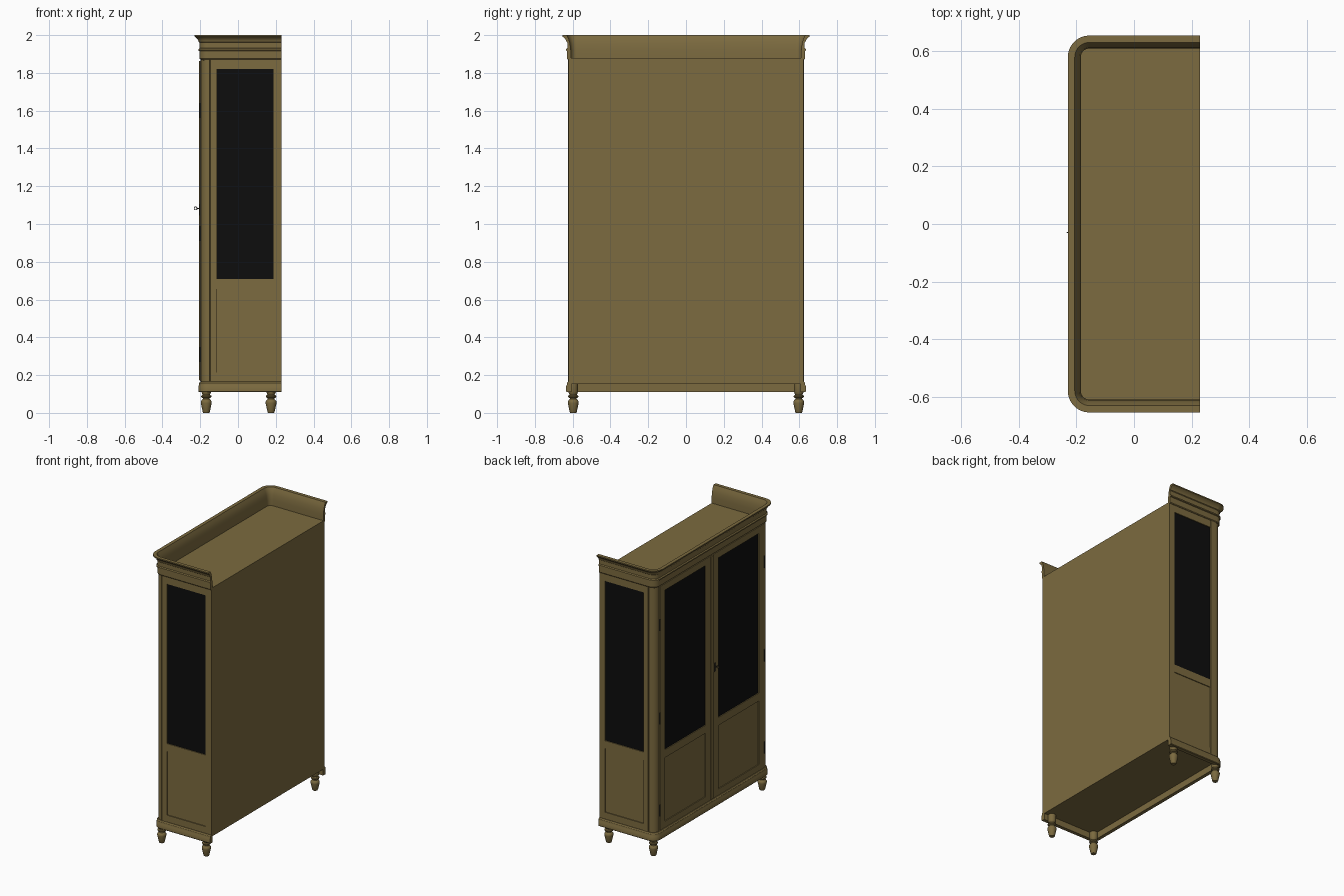
import bpy, bmesh, math
from mathutils import Vector

if "Cube" in bpy.data.objects:
    bpy.data.objects.remove(bpy.data.objects["Cube"])


def material(name, rgb):
    m = bpy.data.materials.new(name)
    m.diffuse_color = (*rgb, 1)
    m.use_nodes = True
    m.node_tree.nodes["Principled BSDF"].inputs["Base Color"].default_value = m.diffuse_color
    return m


WOOD = material("wood", (0.20, 0.145, 0.05))
GLASS = material("dark_glass", (0.004, 0.004, 0.004))
METAL = material("dark_metal", (0.03, 0.025, 0.015))


def finish(name, bm, mat, bevel=0, smooth=False):
    bmesh.ops.recalc_face_normals(bm, faces=bm.faces)
    me = bpy.data.meshes.new(name)
    bm.to_mesh(me)
    bm.free()
    ob = bpy.data.objects.new(name, me)
    bpy.context.collection.objects.link(ob)
    me.materials.append(mat)
    if bevel:
        mod = ob.modifiers.new("bevel", 'BEVEL')
        mod.width, mod.segments = bevel, 2
    if smooth:
        bpy.ops.object.select_all(action='DESELECT')
        ob.select_set(True)
        bpy.context.view_layer.objects.active = ob
        bpy.ops.object.shade_smooth_by_angle(angle=math.radians(35))
    return ob


def add_box(bm, lo, hi):
    lo, hi = Vector(lo), Vector(hi)
    vs = bmesh.ops.create_cube(bm, size=1)["verts"]
    for v in vs:
        v.co = Vector(((lo[i] + hi[i]) / 2 + v.co[i] * (hi[i] - lo[i])) for i in range(3))


def box(name, lo, hi, mat=WOOD, bevel=0):
    bm = bmesh.new()
    add_box(bm, lo, hi)
    return finish(name, bm, mat, bevel)


def prism(name, pts, z0, z1):
    bm = bmesh.new()
    f = bm.faces.new([bm.verts.new((x, y, z0)) for x, y in pts])
    r = bmesh.ops.extrude_face_region(bm, geom=[f])
    for v in r["geom"]:
        if isinstance(v, bmesh.types.BMVert):
            v.co.z = z1
    return finish(name, bm, WOOD, smooth=True)


# Three-sided moulding: profile of (outward offset, z), open at the back
CX, CY, R, BACK = -0.155, 0.58, 0.045, 0.23


def outline(off, n=10):
    r = max(R + off, 0.001)
    half = [(BACK, CY + r)]
    for i in range(n + 1):
        a = math.pi / 2 * (1 + i / n)
        half.append((CX + r * math.cos(a), CY + r * math.sin(a)))
    return half + [(x, -y) for x, y in reversed(half)]


def moulding(name, profile):
    bm = bmesh.new()
    rows = [[bm.verts.new((x, y, z)) for x, y in outline(o)] for o, z in profile]
    n = len(rows)
    for i in range(n):
        a, b = rows[i], rows[(i + 1) % n]
        for j in range(len(a) - 1):
            bm.faces.new((a[j], a[j + 1], b[j + 1], b[j]))
    bm.faces.new([r[0] for r in rows])
    bm.faces.new([r[-1] for r in rows])
    return finish(name, bm, WOOD, smooth=True)


moulding("cornice", [(-0.015, 1.87), (0.0, 1.87), (0.004, 1.875), (0.004, 1.915),
                     (0.010, 1.918), (0.010, 1.926), (0.003, 1.931), (0.003, 1.96),
                     (0.008, 1.964), (0.010, 1.972), (0.015, 1.980), (0.022, 1.987),
                     (0.030, 1.992), (0.030, 2.0), (0.006, 2.0), (-0.004, 1.98),
                     (-0.011, 1.955), (-0.015, 1.92)])
moulding("base_moulding", [(-0.018, 0.11), (0.006, 0.11), (0.010, 0.114), (0.010, 0.142),
                           (0.006, 0.148), (0.006, 0.158), (0.0, 0.166), (-0.018, 0.166)])

# Carcass panels
box("top_panel", (-0.185, -0.612, 1.865), (BACK, 0.612, 1.88))
box("floor_panel", (-0.18, -0.61, 0.153), (BACK, 0.61, 0.168))
box("back_panel", (0.215, -0.61, 0.155), (BACK, 0.61, 1.878))


# Framed panel with a glazed upper part; place(u, depth, z) maps it to the cabinet
def framed_panel(name, place, u0, u1, g0, g1, z0=0.166, z1=1.87):
    def local(bm, a, b):
        p, q = place(*a), place(*b)
        add_box(bm, [min(c) for c in zip(p, q)], [max(c) for c in zip(p, q)])

    bm = bmesh.new()
    for a, b in (((u0, 0, z0), (g0, 0.022, z1)), ((g1, 0, z0), (u1, 0.022, z1)),
                 ((g0, 0, 1.82), (g1, 0.022, z1)), ((g0, 0, 0.655), (g1, 0.022, 0.71)),
                 ((g0, 0, z0), (g1, 0.022, 0.213))):
        local(bm, a, b)
    finish(name + "_frame", bm, WOOD)
    bm = bmesh.new()
    local(bm, (g0, 0.006, 0.213), (g1, 0.018, 0.655))
    finish(name + "_lower_panel", bm, WOOD)
    bm = bmesh.new()
    local(bm, (g0, 0.006, 0.71), (g1, 0.012, 1.82))
    finish(name + "_glass", bm, GLASS)


for s, tag in ((-1, "right"), (1, "left")):
    framed_panel(tag + "_side", lambda u, d, z: (u, s * (0.622 - d), z),
                 -0.11, BACK, -0.11, 0.187)
    framed_panel(tag + "_door", lambda u, d, z: (-0.2 + d, s * u, z),
                 0.002, 0.572, 0.07, 0.515, 0.17, 1.865)

    # Rounded corner post with a groove at each end of the curve
    arc = [(-0.152 + 0.044 * math.cos(a), 0.577 + 0.044 * math.sin(a))
           for a in (math.pi / 2 * (1 + i / 10) for i in range(11))]
    pts = ([(-0.11, 0.60), (-0.11, 0.625), (-0.146, 0.625), (-0.149, 0.616)] + arc +
           [(-0.19, 0.574), (-0.178, 0.572), (-0.178, 0.60)])
    prism(tag + "_corner_post", [(x, s * y) for x, y in pts], 0.16, 1.875)

    # Hinge barrels
    for z in (0.31, 0.95, 1.6):
        bm = bmesh.new()
        bmesh.ops.create_cone(bm, cap_ends=True, segments=12, radius1=0.005,
                              radius2=0.005, depth=0.08)
        bmesh.ops.translate(bm, verts=bm.verts, vec=(-0.199, s * 0.574, z))
        finish(tag + "_hinge", bm, METAL, smooth=True)

# Meeting strip between the doors
box("meeting_strip", (-0.206, -0.017, 0.172), (-0.198, 0.017, 1.863), bevel=0.003)

# Turned feet
FOOT = [(0.0, 0), (0.016, 0), (0.019, 0.006), (0.024, 0.03), (0.029, 0.052), (0.029, 0.06),
        (0.024, 0.068), (0.018, 0.073), (0.018, 0.078), (0.026, 0.082), (0.028, 0.087),
        (0.026, 0.092), (0.019, 0.096), (0.022, 0.102), (0.026, 0.112), (0.026, 0.155), (0, 0.155)]
for x in (-0.168, 0.175):
    for y in (-0.597, 0.597):
        bm = bmesh.new()
        vs = [bm.verts.new((r, 0, z)) for r, z in FOOT]
        es = [bm.edges.new(p) for p in zip(vs, vs[1:])]
        bmesh.ops.spin(bm, geom=vs + es, axis=(0, 0, 1), cent=(0, 0, 0),
                       angle=math.tau, steps=24, use_duplicate=False)
        bmesh.ops.remove_doubles(bm, verts=bm.verts, dist=1e-5)
        bmesh.ops.translate(bm, verts=bm.verts, vec=(x, y, 0))
        finish("foot", bm, WOOD, smooth=True)

# Key with ring bow, and keyhole plate
box("keyhole_plate", (-0.203, -0.039, 1.045), (-0.199, -0.021, 1.105), METAL, 0.001)
bpy.ops.mesh.primitive_cylinder_add(vertices=12, radius=0.003, depth=0.022,
                                    location=(-0.209, -0.03, 1.083),
                                    rotation=(0, math.pi / 2, 0))
bpy.context.object.name = "key_shaft"
bpy.context.object.data.materials.append(METAL)
bpy.ops.mesh.primitive_torus_add(major_radius=0.008, minor_radius=0.002, major_segments=20,
                                 minor_segments=8, location=(-0.224, -0.03, 1.083),
                                 rotation=(math.pi / 2, 0, 0))
bpy.context.object.name = "key_bow"
bpy.context.object.data.materials.append(METAL)
bpy.ops.object.shade_smooth_by_angle()
